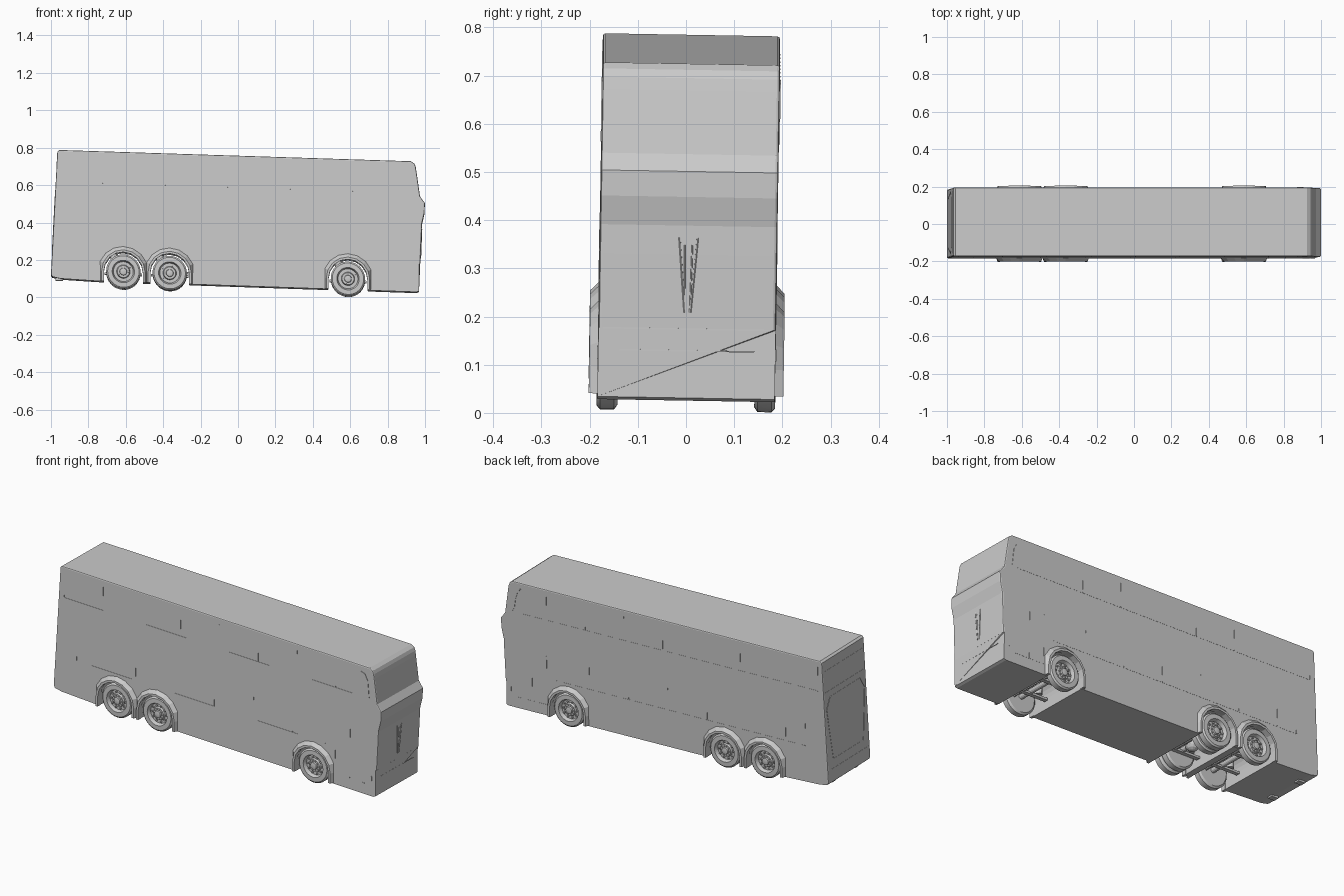
import bpy, bmesh
from math import sin, cos, pi, radians, hypot
from mathutils import Matrix, Vector

cube = bpy.data.objects.get("Cube")
if cube:
    bpy.data.objects.remove(cube, do_unlink=True)

# One plain grey paint
grey = bpy.data.materials.new("plain grey")
grey.use_nodes = True
color = (0.6, 0.6, 0.6, 1)
grey.diffuse_color = color
grey.node_tree.nodes["Principled BSDF"].inputs["Base Color"].default_value = color

parts = []
HALF = 0.184            # half body width
AXLES = (-0.613, -0.365, 0.588)
AXLE_Z = 0.115
TYRE_R = 0.092
WELL_R = 0.106


def add(name, bm, smooth=False):
    bmesh.ops.recalc_face_normals(bm, faces=bm.faces)
    mesh = bpy.data.meshes.new(name)
    bm.to_mesh(mesh)
    bm.free()
    mesh.materials.append(grey)
    ob = bpy.data.objects.new(name, mesh)
    bpy.context.collection.objects.link(ob)
    if smooth:
        bpy.ops.object.select_all(action='DESELECT')
        ob.select_set(True)
        bpy.context.view_layer.objects.active = ob
        bpy.ops.object.shade_smooth_by_angle(angle=radians(35))
    parts.append(ob)
    return ob


def box(bm, center, size, rot=None):
    m = Matrix.Translation(center) @ (rot or Matrix()) @ Matrix.Diagonal((*size, 1))
    bmesh.ops.create_cube(bm, size=1, matrix=m)


def rod(bm, a, b, r, sides=10):
    a, b = Vector(a), Vector(b)
    m = Matrix.Translation((a + b) / 2) @ (b - a).to_track_quat('Z', 'Y').to_matrix().to_4x4()
    bmesh.ops.create_cone(bm, cap_ends=True, segments=sides, radius1=r, radius2=r,
                          depth=(b - a).length, matrix=m)


def prism(bm, pts, y0, y1):
    """Side outline (x, z) extruded across the bus."""
    f = bm.faces.new([bm.verts.new((x, y0, z)) for x, z in pts])
    out = bmesh.ops.extrude_face_region(bm, geom=[f])
    bmesh.ops.translate(bm, vec=(0, y1 - y0, 0),
                        verts=[v for v in out["geom"] if isinstance(v, bmesh.types.BMVert)])


def lathe(bm, profile, center, side, steps=32):
    """Spin (radius, outward) points about a crosswise axle."""
    cx, cy, cz = center
    rings = []
    for k in range(steps):
        a = 2 * pi * k / steps
        rings.append([bm.verts.new((cx + r * cos(a), cy + side * y, cz + r * sin(a)))
                      for r, y in profile])
    for k in range(steps):
        p, q = rings[k], rings[(k + 1) % steps]
        for i in range(len(profile) - 1):
            bm.faces.new((p[i], p[i + 1], q[i + 1], q[i]))
    bm.faces.new([r[0] for r in rings])
    bm.faces.new([r[-1] for r in rings])


# Body shell
nose = [(0.968, 0.062), (0.974, 0.205), (0.981, 0.36), (0.983, 0.42), (0.997, 0.48),
        (0.999, 0.533), (0.973, 0.568), (0.954, 0.70), (0.950, 0.725), (0.943, 0.742), (0.925, 0.754)]
tail = [(-0.955, 0.754), (-0.966, 0.745), (-1, 0.086), (-0.994, 0.076), (-0.95, 0.067), (-0.75, 0.06)]
bm = bmesh.new()
prism(bm, nose + tail + [(0.955, 0.056)], -HALF, HALF)
rim = [e for e in bm.edges
       if abs(e.verts[0].co.y - e.verts[1].co.y) < 1e-4
       and (all(v.co.z > 0.07 for v in e.verts))]
bmesh.ops.bevel(bm, geom=rim, offset=0.006, segments=2, profile=0.5, affect='EDGES')
body = add("body", bm)

# Wheel wells cut right across the underside
bpy.context.view_layer.update()
for x in AXLES:
    bm = bmesh.new()
    arc = [(x + WELL_R * cos(pi * k / 16), AXLE_Z + WELL_R * sin(pi * k / 16)) for k in range(17)]
    prism(bm, arc + [(x - WELL_R, 0), (x + WELL_R, 0)], -0.3, 0.3)
    cutter = add("well_cutter", bm)
    parts.remove(cutter)
    cutter.hide_render = True
    mod = body.modifiers.new("well", 'BOOLEAN')
    mod.operation, mod.solver, mod.object = 'DIFFERENCE', 'EXACT', cutter
    bpy.context.view_layer.objects.active = body
    bpy.ops.object.modifier_apply(modifier=mod.name)
    bpy.data.objects.remove(cutter, do_unlink=True)

# Flared arches: a tapered section swept up, over and down each wheel
section = [(0.104, 0.175), (0.104, 0.202), (0.116, 0.202), (0.134, 0.184), (0.134, 0.175)]
bm = bmesh.new()
for x in AXLES:
    for side in (-1, 1):
        stations = [(0, -0.055)] + [(pi * k / 8, 0) for k in range(9)] + [(pi, -0.055)]
        rows = []
        for a, drop in stations:
            # legs pulled in so neighbouring arches meet without crossing
            rows.append([bm.verts.new((x + min(r, 0.123) * cos(a) if sin(a) < 0.1 else x + r * cos(a),
                                       side * y, AXLE_Z + r * sin(a) + drop)) for r, y in section])
        n = len(section)
        for p, q in zip(rows, rows[1:]):
            for i in range(n):
                bm.faces.new((p[i], p[(i + 1) % n], q[(i + 1) % n], q[i]))
        bm.faces.new(rows[0])
        bm.faces.new(rows[-1])
add("wheel_arches", bm)

# Wheels: tyre, recessed rim, hub and bolts
tyre = [(0.05, -0.022), (0.082, -0.022), (TYRE_R, -0.015), (TYRE_R, 0.014), (0.084, 0.021),
        (0.060, 0.022), (0.057, 0.016), (0.053, 0.002), (0.036, 0.002), (0.032, 0.012),
        (0.020, 0.012), (0.018, 0.020), (0.010, 0.022)]
tyres, bolts = bmesh.new(), bmesh.new()
for n, x in enumerate(AXLES):
    for side in (-1, 1):
        lathe(tyres, tyre, (x, side * 0.164, AXLE_Z), side)
        if n == 1:      # twin wheels on the drive axle
            lathe(tyres, tyre, (x, side * 0.112, AXLE_Z), side)
        for k in range(10):
            a = 2 * pi * k / 10
            px, pz = x + 0.044 * cos(a), AXLE_Z + 0.044 * sin(a)
            rod(bolts, (px, side * 0.163, pz), (px, side * 0.174, pz), 0.005, 6)
            px, pz = x + 0.026 * cos(a), AXLE_Z + 0.026 * sin(a)
            rod(bolts, (px, side * 0.174, pz), (px, side * 0.181, pz), 0.003, 6)
add("wheels", tyres, True)
add("wheel_bolts", bolts)

# Axles, springs and differential
bm = bmesh.new()
for x in AXLES:
    rod(bm, (x, -0.16, AXLE_Z), (x, 0.16, AXLE_Z), 0.014, 12)
    rod(bm, (x + 0.045, -0.14, AXLE_Z - 0.01), (x + 0.045, 0.14, AXLE_Z - 0.01), 0.006)
    for side in (-1, 1):
        box(bm, (x, side * 0.075, AXLE_Z - 0.012), (0.2, 0.022, 0.012))
        rod(bm, (x - 0.05, side * 0.075, AXLE_Z), (x - 0.05, side * 0.075, 0.21), 0.02, 12)
bmesh.ops.create_uvsphere(bm, u_segments=12, v_segments=8, radius=0.038,
                          matrix=Matrix.Translation((AXLES[1], 0, AXLE_Z)))
rod(bm, (AXLES[1], 0, AXLE_Z), (AXLES[1] + 0.1, 0, AXLE_Z), 0.012)
add("axles", bm)

# Window and door seams on both sides
bm = bmesh.new()
T, W = 0.0016, 0.003
for side in (-1, 1):
    y = side * HALF
    box(bm, (-0.025, y, 0.585), (1.83, T, W))
    for k in range(8):
        box(bm, (-0.94 + 0.237 * k, y, 0.653), (W, T, 0.13))
    box(bm, (-0.1, y, 0.262), (1.52, T, W))
    for k in range(7):
        box(bm, (-0.86 + 0.12 * (k > 0) + 0.24 * max(k - 1, 0), y, 0.325), (W, T, 0.12))
    for x in (0.72, 0.81):
        box(bm, (x, y, 0.25), (W, T, 0.27))
    box(bm, (0.81, y, 0.115), (0.18, T, W))
add("side_seams", bm)

# Quarter windows and side lamps
bm = bmesh.new()
slit = [(0.872, 0.722), (0.898, 0.714), (0.916, 0.68), (0.925, 0.59), (0.912, 0.61), (0.905, 0.66), (0.892, 0.70)]
for side in (-1, 1):
    prism(bm, slit, side * (HALF - 0.002), side * (HALF + 0.002))
    prism(bm, [(0.937, 0.14), (0.946, 0.14), (0.946, 0.165), (0.937, 0.165)],
          side * (HALF - 0.002), side * (HALF + 0.002))
add("quarter_windows", bm)

# Front seams and wipers
bm = bmesh.new()
for x, z, w in ((0.9735, 0.205, 0.35), (0.972, 0.16, 0.28), (0.983, 0.425, 0.2)):
    box(bm, (x, 0, z), (T, w, W))
for side in (-1, 1):
    rod(bm, (0.983, side * 0.019, 0.395), (0.977, side * 0.006, 0.24), 0.0022, 6)
    rod(bm, (0.982, side * 0.008, 0.38), (0.977, side * 0.005, 0.24), 0.0015, 6)
add("wipers_and_front_seams", bm)


# Rear panel seams follow the sloping tail
def tail_x(z):
    return -0.966 - 0.034 * (0.745 - z) / 0.659


bm = bmesh.new()
for z, w in ((0.69, 0.33), (0.575, 0.33), (0.54, 0.26), (0.20, 0.26), (0.15, 0.35)):
    box(bm, (tail_x(z), 0, z), (T, w, W))
for side in (-1, 1):
    rod(bm, (tail_x(0.54), side * 0.13, 0.54), (tail_x(0.48), side * 0.165, 0.48), 0.0015, 6)
    rod(bm, (tail_x(0.48), side * 0.165, 0.48), (tail_x(0.20), side * 0.13, 0.20), 0.0015, 6)
    box(bm, (-0.955, side * 0.1, 0.064), (0.04, 0.03, 0.012))
add("rear_seams", bm)

# Whole bus leans slightly: nose down, rolled to its left
lean = Matrix(((1, 0, 0, 0), (0, 1, 0.0165, -0.001), (-0.032, -0.0175, 1, 0), (0, 0, 0, 1)))
for ob in parts:
    ob.data.transform(lean)
    ob.data.update()
